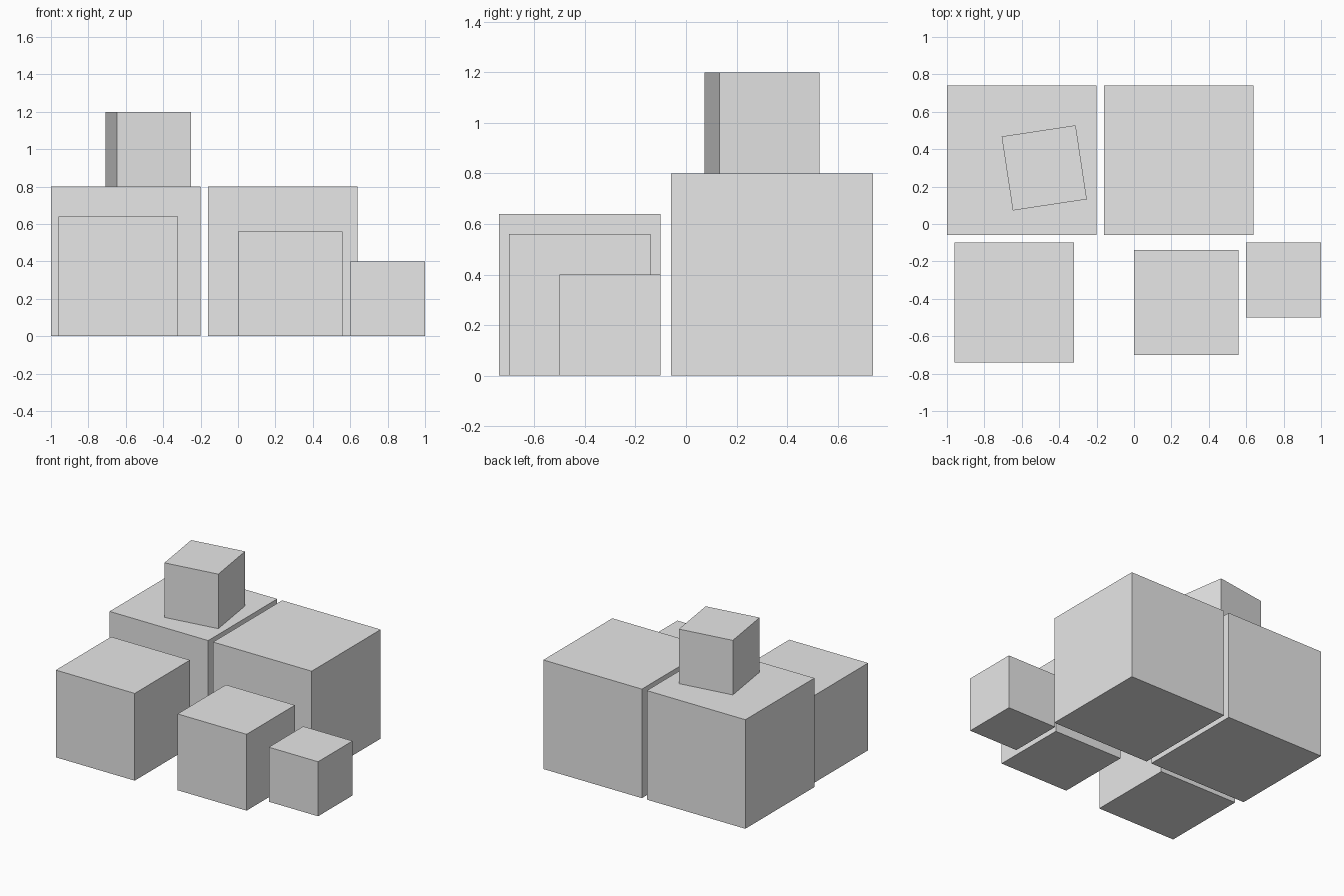
import bpy
import math

if "Cube" in bpy.data.objects:
    bpy.data.objects.remove(bpy.data.objects["Cube"])

# Single plain grey for every box
grey = bpy.data.materials.new("light_grey")
grey.diffuse_color = (0.8, 0.8, 0.8, 1.0)
grey.use_nodes = True
grey.node_tree.nodes["Principled BSDF"].inputs["Base Color"].default_value = grey.diffuse_color


def crate(name, size, x, y, base=0.0, turn=0.0):
    """Cube of the given edge length, centred at x, y and resting on base."""
    bpy.ops.mesh.primitive_cube_add(
        size=size,
        location=(x, y, base + size / 2),
        rotation=(0, 0, math.radians(turn)),
    )
    box = bpy.context.object
    box.name = name
    box.data.materials.append(grey)


# Back row of two large boxes
crate("large_box_left", 0.80, -0.60, 0.34)
crate("large_box_right", 0.80, 0.24, 0.34)

# Front row of shrinking boxes
crate("medium_box_left", 0.64, -0.64, -0.42)
crate("medium_box_middle", 0.56, 0.28, -0.42)
crate("small_box_right", 0.40, 0.80, -0.30)

# Small box stacked on the left large box, slightly turned
crate("stacked_box", 0.40, -0.48, 0.30, base=0.80, turn=8.6)
